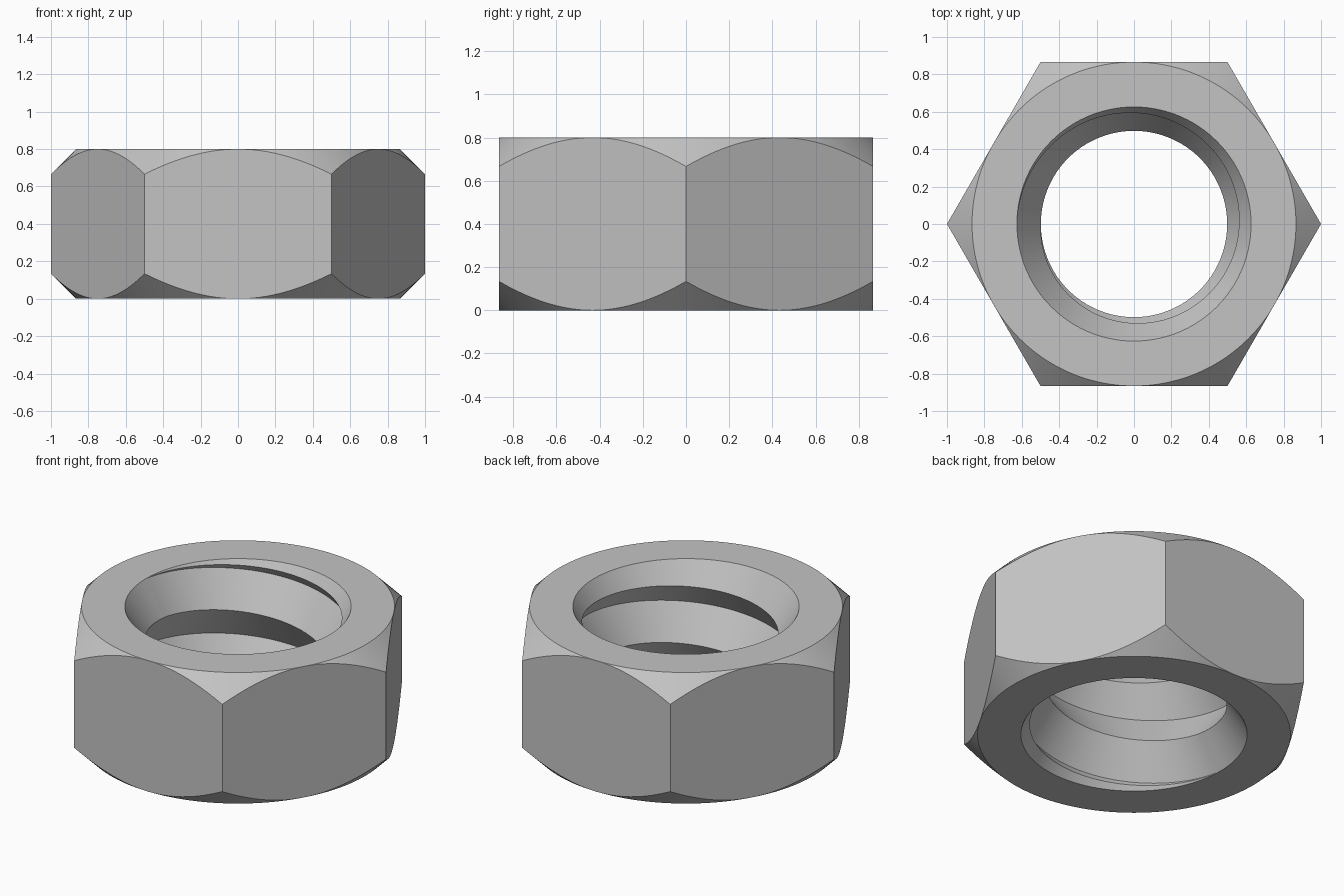
import bpy
import bmesh
from math import cos, sin, pi

if "Cube" in bpy.data.objects:
    bpy.data.objects.remove(bpy.data.objects["Cube"], do_unlink=True)

HEIGHT = 0.8
FLAT = 0.866          # centre to flat side
ROOT, CREST = 0.626, 0.498
PITCH = HEIGHT / 2
SEGMENTS = 144

steel = bpy.data.materials.new("steel_grey")
steel.use_nodes = True
GREY = (0.55, 0.55, 0.55, 1)
steel.diffuse_color = GREY
steel.node_tree.nodes["Principled BSDF"].inputs["Base Color"].default_value = GREY


def section(t):
    """Closed (radius, depth) outline after t turns of the right-hand thread."""
    depth = ROOT - CREST
    half = PITCH / 2
    # Bore: countersink, thread flanks, countersink
    bore = [
        (ROOT, 0),
        (ROOT - depth * t, half * t),
        (ROOT, PITCH * t),
        (CREST, PITCH * t + half),
        (ROOT, PITCH * (t + 1)),
        (ROOT - depth * (1 - t), HEIGHT - half * (1 - t)),
        (ROOT, HEIGHT),
    ]
    # Outside: hexagon with 45 degree conical chamfers
    offset = (2 * pi * t) % (pi / 3) - pi / 6
    corner = FLAT / cos(offset)
    drop = corner - FLAT
    outside = [(FLAT, HEIGHT), (corner, HEIGHT - drop), (corner, drop), (FLAT, 0)]
    return bore + outside


# Sweep the section clockwise and downwards from the -x side
bm = bmesh.new()
columns = []
for i in range(SEGMENTS + 1):
    t = i / SEGMENTS
    angle = pi - 2 * pi * t
    columns.append([bm.verts.new((r * cos(angle), r * sin(angle), HEIGHT - d))
                    for r, d in section(t)])

for a, b in zip(columns, columns[1:]):
    for j in range(len(a)):
        k = (j + 1) % len(a)
        bm.faces.new((a[j], a[k], b[k], b[j]))

# Weld the seam, where the thread steps down by one turn
bmesh.ops.remove_doubles(bm, verts=bm.verts, dist=1e-4)
bmesh.ops.recalc_face_normals(bm, faces=bm.faces)

mesh = bpy.data.meshes.new("hex_nut")
bm.to_mesh(mesh)
bm.free()
mesh.materials.append(steel)
nut = bpy.data.objects.new("hex_nut", mesh)
bpy.context.collection.objects.link(nut)

bpy.ops.object.select_all(action="DESELECT")
nut.select_set(True)
bpy.context.view_layer.objects.active = nut
bpy.ops.object.shade_smooth_by_angle(angle=pi / 6)
